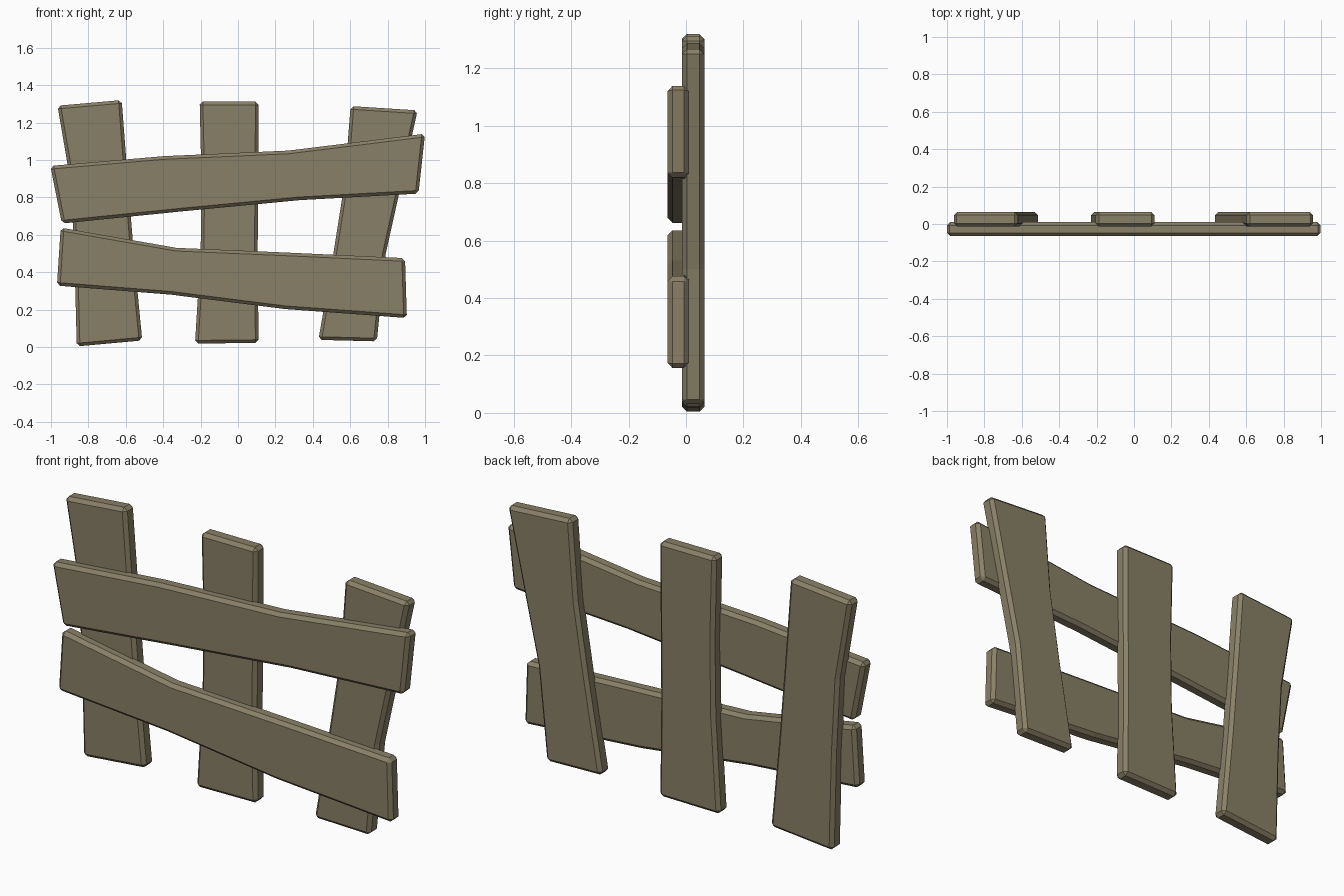
import bpy, bmesh, math

if "Cube" in bpy.data.objects:
    bpy.data.objects.remove(bpy.data.objects["Cube"])

wood = bpy.data.materials.new("weathered_wood")
wood.diffuse_color = (0.25, 0.215, 0.135, 1)
wood.use_nodes = True
wood.node_tree.nodes["Principled BSDF"].inputs["Base Color"].default_value = wood.diffuse_color


def plank(name, side_a, side_b, y0, y1):
    """Bent board: outline from two long edges in x/z, extruded in y, chamfered."""
    outline = side_a + side_b[::-1]
    bm = bmesh.new()
    front = [bm.verts.new((x, y0, z)) for x, z in outline]
    back = [bm.verts.new((x, y1, z)) for x, z in outline]
    bm.faces.new(front)
    bm.faces.new(back[::-1])
    n = len(outline)
    for i in range(n):
        j = (i + 1) % n
        bm.faces.new((front[i], back[i], back[j], front[j]))
    bmesh.ops.recalc_face_normals(bm, faces=bm.faces)
    # chamfer everything except the slight bends along the board
    edges = [e for e in bm.edges if e.calc_face_angle(0) > math.radians(40)]
    bmesh.ops.bevel(bm, geom=edges, offset=0.017, segments=1,
                    profile=0.5, affect='EDGES', clamp_overlap=True)
    me = bpy.data.meshes.new(name)
    bm.to_mesh(me)
    bm.free()
    me.materials.append(wood)
    bpy.context.collection.objects.link(bpy.data.objects.new(name, me))


# upright pickets at the back
PY = (-0.014, 0.064)
plank("left_picket",
      [(-0.965, 1.29), (-0.895, 0.88), (-0.875, 0.5), (-0.862, 0.003)],
      [(-0.622, 1.32), (-0.588, 0.88), (-0.557, 0.5), (-0.512, 0.035)], *PY)
plank("middle_picket",
      [(-0.205, 1.312), (-0.195, 0.88), (-0.2, 0.5), (-0.23, 0.018)],
      [(0.11, 1.312), (0.108, 0.88), (0.105, 0.5), (0.11, 0.022)], *PY)
plank("right_picket",
      [(0.602, 1.288), (0.57, 0.88), (0.51, 0.5), (0.43, 0.038)],
      [(0.96, 1.265), (0.868, 0.85), (0.79, 0.5), (0.742, 0.03)], *PY)

# crooked cross rails at the front
RY = (-0.064, 0.01)
plank("upper_rail",
      [(-1.003, 0.968), (-0.4, 1.02), (0.27, 1.05), (1.0, 1.14)],
      [(-0.942, 0.66), (-0.3, 0.725), (0.33, 0.785), (0.965, 0.82)], *RY)
plank("lower_rail",
      [(-0.948, 0.638), (-0.33, 0.53), (0.3, 0.503), (0.893, 0.475)],
      [(-0.968, 0.328), (-0.36, 0.28), (0.25, 0.203), (0.903, 0.155)], *RY)
